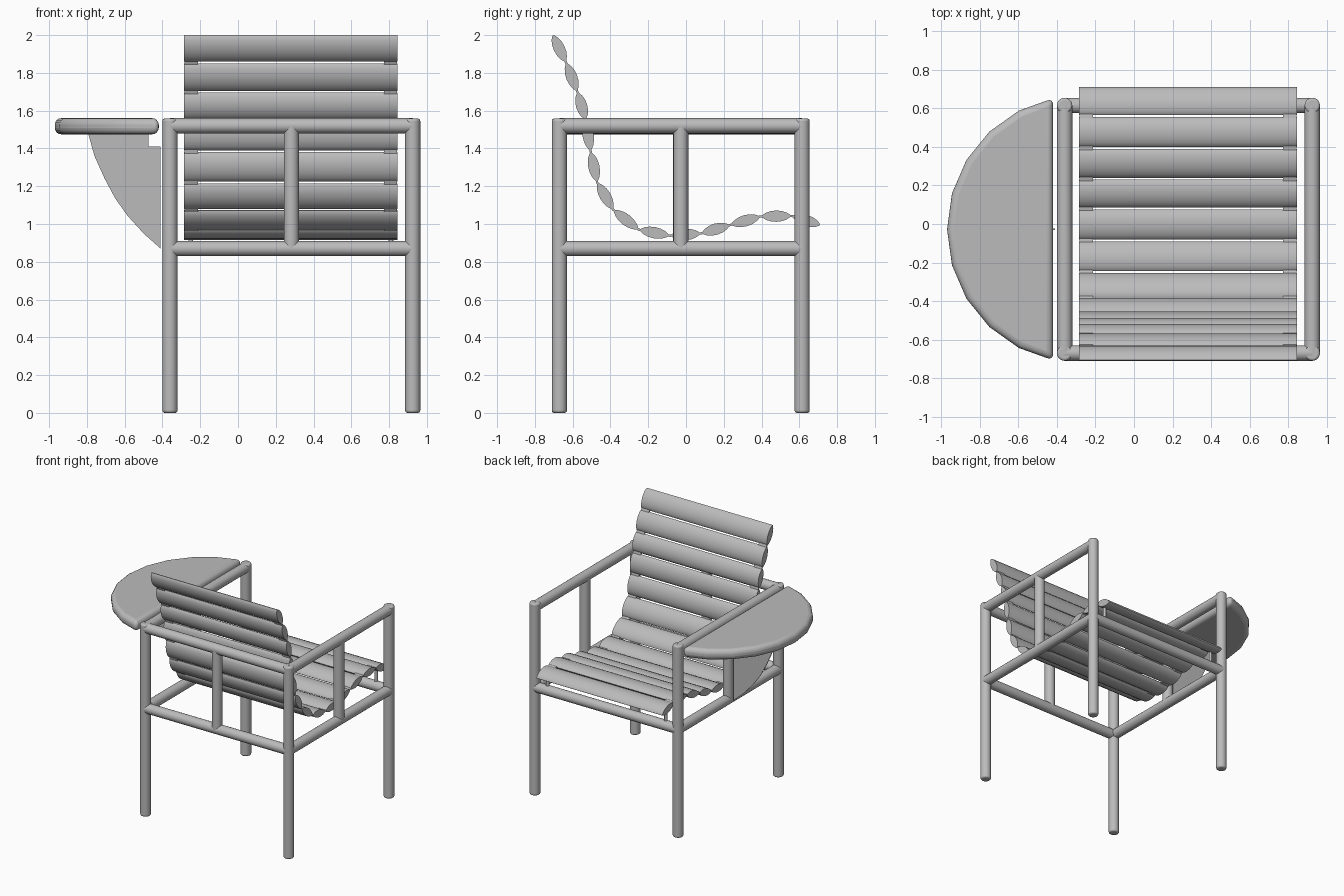
import bpy, bmesh, math
from mathutils import Vector

cube = bpy.data.objects.get("Cube")
if cube:
    bpy.data.objects.remove(cube, do_unlink=True)

grey = bpy.data.materials.new("plain_grey")
grey.use_nodes = True
grey.diffuse_color = (0.5, 0.5, 0.5, 1)
grey.node_tree.nodes["Principled BSDF"].inputs["Base Color"].default_value = (0.5, 0.5, 0.5, 1)


def finish(name, bm, bevel=0, segments=3, angle=40):
    bmesh.ops.recalc_face_normals(bm, faces=bm.faces)
    mesh = bpy.data.meshes.new(name)
    bm.to_mesh(mesh)
    bm.free()
    mesh.materials.append(grey)
    obj = bpy.data.objects.new(name, mesh)
    bpy.context.collection.objects.link(obj)
    if bevel:
        mod = obj.modifiers.new("Rounding", 'BEVEL')
        mod.width, mod.segments = bevel, segments
        mod.limit_method = 'ANGLE'
        mod.angle_limit = math.radians(50)
    bpy.ops.object.select_all(action='DESELECT')
    bpy.context.view_layer.objects.active = obj
    obj.select_set(True)
    bpy.ops.object.shade_smooth_by_angle(angle=math.radians(angle))
    return obj


def tube(name, start, end, radius=0.04, bevel=0):
    start, end = Vector(start), Vector(end)
    axis = end - start
    bm = bmesh.new()
    bmesh.ops.create_cone(bm, cap_ends=True, segments=20, radius1=radius,
                          radius2=radius, depth=axis.length)
    bmesh.ops.rotate(bm, verts=bm.verts, matrix=axis.to_track_quat('Z', 'Y').to_matrix())
    bmesh.ops.translate(bm, verts=bm.verts, vec=(start + end) / 2)
    return finish(name, bm, bevel)


def prism(name, outline, offset, bevel=0, segments=3, angle=40):
    """Extrude a closed outline of 3D points along an offset."""
    bm = bmesh.new()
    face = bm.faces.new([bm.verts.new(p) for p in outline])
    new = bmesh.ops.extrude_face_region(bm, geom=[face])["geom"]
    bmesh.ops.translate(bm, verts=[v for v in new if isinstance(v, bmesh.types.BMVert)], vec=offset)
    return finish(name, bm, bevel, segments, angle)


# Frame: four legs, lower rails all round, upper rails on the sides and back
XR, XL, YB, YF = -0.36, 0.925, -0.67, 0.615
XM, YM = (XR + XL) / 2, (YB + YF) / 2
LOW, TOP = 0.87, 1.52
for side, x in (("right", XR), ("left", XL)):
    for end, y in (("back", YB), ("front", YF)):
        tube(f"{end}_leg_{side}", (x, y, 0), (x, y, TOP + 0.038), bevel=0.012)
    tube(f"lower_rail_{side}", (x, YB, LOW), (x, YF, LOW))
    tube(f"armrest_{side}", (x, YB, TOP), (x, YF, TOP))
    tube(f"side_post_{side}", (x, YM, LOW), (x, YM, TOP))
tube("lower_rail_back", (XR, YB, LOW), (XL, YB, LOW))
tube("lower_rail_front", (XR, YF, LOW), (XL, YF, LOW))
tube("upper_rail_back", (XR, YB, TOP), (XL, YB, TOP))
tube("back_post", (XM, YB, LOW), (XM, YB, TOP))

# Seat and back slats: lens-shaped boards strung along one side profile (y, z)
profile = [(-0.705, 2.0), (-0.635, 1.855), (-0.575, 1.70), (-0.53, 1.55),
           (-0.505, 1.385), (-0.47, 1.22), (-0.385, 1.075), (-0.25, 0.97),
           (-0.085, 0.938), (0.08, 0.95), (0.235, 0.995), (0.395, 1.04),
           (0.56, 1.043), (0.71, 0.995)]
SLAT_R, SLAT_L = -0.285, 0.845
points = [Vector((SLAT_R, y, z)) for y, z in profile]
STEPS, HALF = 8, 0.03
for i, (a, b) in enumerate(zip(points, points[1:])):
    along = (b - a).normalized()
    up = along.cross(Vector((1, 0, 0)))
    a2 = a if i == 0 else a + along * 0.005
    b2 = b if i == len(points) - 2 else b - along * 0.005
    outline = []
    for k in range(2 * STEPS):
        t = math.pi * k / STEPS
        s = (1 - math.cos(t)) / 2
        h = HALF * math.sin(t) * abs(math.sin(t)) ** 0.4
        outline.append(a2.lerp(b2, s) + up * h)
    prism(f"slat_{i + 1}", outline, (SLAT_L - SLAT_R, 0, 0))

# Two thin straps joining the slats
centres = [a.lerp(b, 0.5) for a, b in zip(points, points[1:])]
path = [centres[0]] + points[1:-1] + [centres[-1]]
for side, x in (("right", SLAT_R + 0.003), ("left", SLAT_L - 0.073)):
    edge_a, edge_b = [], []
    for i, p in enumerate(path):
        d = path[min(i + 1, len(path) - 1)] - path[max(i - 1, 0)]
        n = d.normalized().cross(Vector((1, 0, 0))) * 0.006
        base = Vector((x, p.y, p.z))
        edge_a.append(base + n)
        edge_b.append(base - n)
    prism(f"slat_strap_{side}", edge_a + edge_b[::-1], (0.07, 0, 0))

# Small pins holding the seat on the front rail
for side, x in (("right", -0.25), ("left", 0.81)):
    tube(f"seat_pin_{side}", (x, YF, LOW), (x, YF, 1.03), 0.012)

# Side table: a circular segment with a rounded rim
CX, R, ARC = -0.275, 0.695, math.radians(78)
outline = []
for k in range(11):
    t = -ARC + 2 * ARC * k / 10
    outline.append((CX - R * math.cos(t), YM + R * math.sin(t) * 1.0, 1.475))
prism("side_table_top", outline, (0, 0, 0.085), bevel=0.034, segments=4, angle=50)

# Curved bracket plate under the table
bracket = [(-0.41, 0.87), (-0.50, 0.95), (-0.585, 1.044), (-0.65, 1.135),
           (-0.706, 1.24), (-0.76, 1.36), (-0.796, 1.49), (-0.475, 1.49),
           (-0.475, 1.41), (-0.41, 1.41)]
prism("side_table_bracket", [(x, YM - 0.004, z) for x, z in bracket], (0, 0.008, 0))
